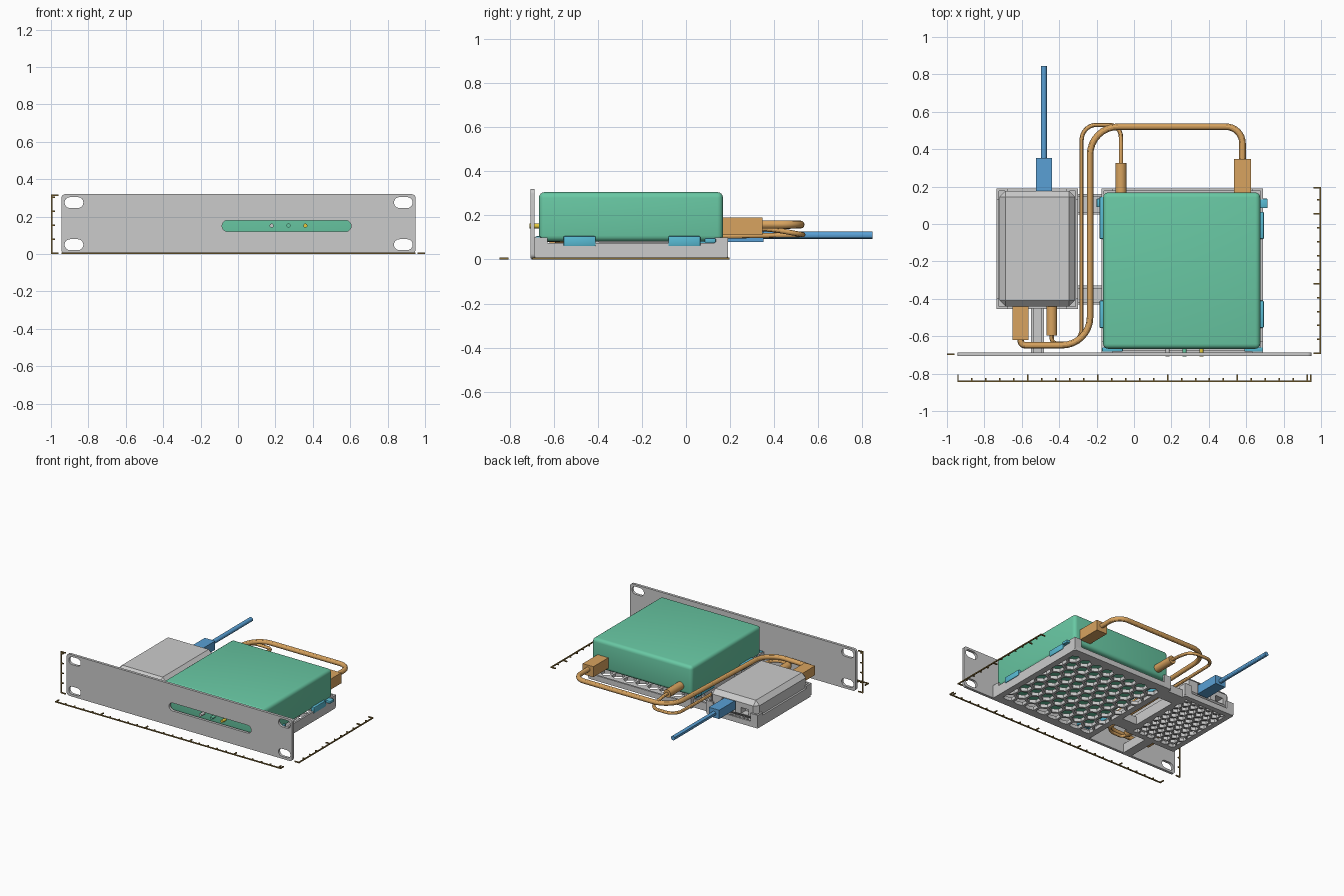
import bpy, math
from mathutils import Vector

if "Cube" in bpy.data.objects:
    bpy.data.objects.remove(bpy.data.objects["Cube"])


def mat(name, r, g, b):
    m = bpy.data.materials.new(name)
    m.diffuse_color = (r, g, b, 1)
    m.use_nodes = True
    m.node_tree.nodes["Principled BSDF"].inputs["Base Color"].default_value = m.diffuse_color
    return m


GREEN = mat("green", .14, .58, .37)
ORANGE = mat("orange", .69, .37, .115)
BLUE = mat("blue", .1, .35, .66)
CYAN = mat("cyan", .1, .5, .66)
BROWN = mat("brown", .25, .16, .04)
WHITE = mat("white", .8, .8, .8)
YELLOW = mat("yellow", .8, .6, .05)


def apply_mods(o):
    bpy.context.view_layer.objects.active = o
    for m in list(o.modifiers):
        bpy.ops.object.modifier_apply(modifier=m.name)


def box(name, x0, x1, y0, y1, z0, z1, m=None, bevel=0, seg=3):
    bpy.ops.mesh.primitive_cube_add(size=1, location=((x0+x1)/2, (y0+y1)/2, (z0+z1)/2))
    o = bpy.context.object
    o.name = name
    o.scale = (x1-x0, y1-y0, z1-z0)
    bpy.ops.object.transform_apply(location=False, rotation=False, scale=True)
    if m:
        o.data.materials.append(m)
    if bevel:
        b = o.modifiers.new("bevel", 'BEVEL')
        b.width, b.segments = bevel, seg
        apply_mods(o)
        bpy.ops.object.shade_smooth_by_angle()
    return o


def rod(name, x, y0, y1, z, r, m):
    bpy.ops.mesh.primitive_cylinder_add(vertices=24, radius=r, depth=y1-y0,
                                        location=(x, (y0+y1)/2, z), rotation=(math.pi/2, 0, 0))
    o = bpy.context.object
    o.name = name
    o.data.materials.append(m)
    bpy.ops.object.shade_smooth_by_angle()


def curve_object(name, splines, cyclic, dims):
    c = bpy.data.curves.new(name, 'CURVE')
    c.dimensions = dims
    for pts in splines:
        s = c.splines.new('POLY')
        s.points.add(len(pts)-1)
        for p, q in zip(s.points, pts):
            p.co = (q[0], q[1], q[2] if len(q) > 2 else 0, 1)
        s.use_cyclic_u = cyclic
    o = bpy.data.objects.new(name, c)
    bpy.context.collection.objects.link(o)
    return o


def to_mesh(o):
    bpy.ops.object.select_all(action='DESELECT')
    o.select_set(True)
    bpy.context.view_layer.objects.active = o
    bpy.ops.object.convert(target='MESH')
    bpy.ops.object.shade_smooth_by_angle()


def plate(name, loops, thick, loc, upright=False):
    o = curve_object(name, loops, True, '2D')
    o.data.fill_mode = 'BOTH'
    o.data.extrude = thick/2
    o.location = loc
    if upright:
        o.rotation_euler.x = math.pi/2
    to_mesh(o)


def rounded(x0, x1, y0, y1, r, n=6):
    pts = []
    for i, (cx, cy) in enumerate([(x1-r, y1-r), (x0+r, y1-r), (x0+r, y0+r), (x1-r, y0+r)]):
        for k in range(n+1):
            a = math.pi/2*(i+k/n)
            pts.append((cx+r*math.cos(a), cy+r*math.sin(a)))
    return pts


def cable(name, pts, r, rad, m):
    v = [Vector(p) for p in pts]
    path = [v[0]]
    for a, b, c in zip(v, v[1:], v[2:]):
        d = min(rad, (a-b).length*.49, (c-b).length*.49)
        p, q = b+(a-b).normalized()*d, b+(c-b).normalized()*d
        w = .828/1.5 * d   # cubic arc handles
        h1, h2 = p+(b-p).normalized()*w, q+(b-q).normalized()*w
        for k in range(9):
            t = k/8
            path.append(p*(1-t)**3+h1*3*t*(1-t)**2+h2*3*t*t*(1-t)+q*t**3)
    path.append(v[-1])
    o = curve_object(name, [path], False, '3D')
    o.data.bevel_depth = r
    o.data.bevel_resolution = 4
    o.data.use_fill_caps = True
    o.data.materials.append(m)
    to_mesh(o)


# front panel with rack slots and indicator window
loops = [rounded(-.945, .95, .003, .32, .022), rounded(-.085, .605, .12, .18, .0299)]
for cx in (-.877, .884):
    for cz in (.05, .275):
        loops.append(rounded(cx-.05, cx+.05, cz-.029, cz+.029, .0285))
plate("front_panel", loops, .02, (0, -.696, 0), True)


# honeycomb trays with low walls and corner posts
def tray(name, x0, x1, y0, y1, margin, pitch, wall, post):
    hx0, hx1, hy0, hy1 = x0+margin, x1-margin, y0+margin, y1-margin
    loops, row = [rounded(x0, x1, y0, y1, .012)], 0
    R, dy = pitch*.47, pitch*.866
    for row in range(int((hy1-hy0)/dy)+2):
        cy = hy0+R*.7+row*dy
        for col in range(int((hx1-hx0)/pitch)+2):
            cx = hx0+pitch*(.4+col-.5*(row % 2))
            h = [(min(max(cx+R*math.sin(math.pi/3*k), hx0), hx1),
                  min(max(cy+R*math.cos(math.pi/3*k), hy0), hy1)) for k in range(6)]
            h = [p for i, p in enumerate(h) if math.dist(p, h[i-1]) > 1e-5]
            if len(h) < 3:
                continue
            w = max(p[0] for p in h)-min(p[0] for p in h)
            t = max(p[1] for p in h)-min(p[1] for p in h)
            if min(w, t) > pitch*.25:
                loops.append(h)
    plate(name+"_floor", loops, .026, (0, 0, .013))
    for i, (a, b) in enumerate([(x0, x0+.014), (x1-.014, x1)]):
        box(f"{name}_side_wall_{i}", a, b, y0+.01, y1-.01, .01, wall)
        for j, (c, d) in enumerate([(y0, y0+.014), (y1-.014, y1)]):
            box(f"{name}_post_side_{i}{j}", a, b, y0 if j == 0 else y1-.06,
                y0+.06 if j == 0 else y1, .01, post)
            box(f"{name}_post_end_{i}{j}", x0 if i == 0 else x1-.06,
                x0+.06 if i == 0 else x1, c, d, .01, post)
    for j, (c, d) in enumerate([(y0, y0+.014), (y1-.014, y1)]):
        box(f"{name}_end_lip_{j}", x0+.01, x1-.01, c, d, .01, .04)


tray("large_tray", -.175, .69, -.688, .19, .045, .1, .075, .1)
tray("small_tray", -.735, -.3, -.455, .19, .04, .064, .08, .1)

# struts joining the trays and the panel
for i, (a, b) in enumerate([(.05, .16), (-.43, -.33)]):
    box(f"tray_link_{i}", -.305, -.17, a, b, 0, .026)
    for j, y in enumerate((a, b-.014)):
        box(f"tray_link_rib_{i}{j}", -.305, -.17, y, y+.014, .02, .06)
box("panel_strut", -.55, -.48, -.69, -.45, 0, .026)
for i, x in enumerate((-.55, -.494)):
    box(f"panel_strut_rib_{i}", x, x+.014, -.69, -.45, .02, .07)

# large green unit and its indicators
box("green_unit", -.165, .675, -.667, .168, .082, .305, GREEN, .026, 4)
for name, x, m in (("left", .18, WHITE), ("middle", .27, GREEN), ("right", .36, YELLOW)):
    rod(f"indicator_{name}", x, -.709, -.66, .152, .011, m)

# retaining pads
for i, (a, b) in enumerate([(-.555, -.41), (-.08, .065)]):
    box(f"right_pad_{i}", .668, .694, a, b, .06, .105, CYAN, .004, 2)
    box(f"left_pad_{i}", -.184, -.158, a, b+.08*i, .06, .105, CYAN, .004, 2)
for i, (a, b) in enumerate([(-.17, -.06), (.59, .688)]):
    box(f"front_pad_{i}", a, b, -.682, -.66, .06, .105, CYAN, .004, 2)
box("right_latch", .67, .715, .085, .135, .076, .096, CYAN, .004, 2)
box("left_latch", -.2, -.16, .09, .135, .076, .096, CYAN, .004, 2)

# small grey unit with two rear sockets
unit = box("grey_unit", -.72, -.315, -.44, .176, .035, .185, None, .032, 1)
for i, (a, b, c, d) in enumerate([(-.54, -.425, .065, .15), (-.65, -.585, .07, .115)]):
    cut = box(f"socket_cutter_{i}", a, b, .12, .2, c, d)
    cut.hide_render = True
    m = unit.modifiers.new("socket", 'BOOLEAN')
    m.operation, m.object = 'DIFFERENCE', cut
    apply_mods(unit)
    bpy.data.objects.remove(cut)

# blue cable
box("blue_plug", -.525, -.438, .13, .352, .078, .145, BLUE)
cable("blue_cable", [(-.482, .34, .11), (-.482, .845, .11)], .0165, .1, BLUE)

# thick and thin orange cables with their plugs
box("thick_plug_rear", .535, .625, .16, .347, .11, .19, ORANGE)
box("thick_plug_front", -.65, -.563, -.62, -.43, .075, .145, ORANGE)
cable("thick_cable", [(.58, .34, .158), (.58, .52, .158), (-.235, .52, .158), (-.235, -.648, .12),
                      (-.605, -.648, .11), (-.605, -.6, .11)], .0175, .15, ORANGE)
rod("thin_plug_rear", -.07, .16, .327, .14, .03, ORANGE)
rod("thin_plug_front", -.44, -.595, -.43, .1, .029, ORANGE)
cable("thin_cable", [(-.07, .32, .14), (-.07, .4, .135), (-.07, .53, .112), (-.28, .53, .112),
                     (-.28, -.64, .09), (-.44, -.64, .09), (-.44, -.58, .1)], .0115, .08, ORANGE)


# measuring rulers: origin, length, direction axis, tick axis and sign
def ruler(name, origin, length, axis, tick_axis, sign):
    def bar(n, start, span, ax):
        lo, hi = list(origin), list(origin)
        lo[axis] += start
        hi[axis] += start
        hi[ax] += span
        e = [sorted((lo[k], hi[k])) for k in range(3)]
        box(n, *[v for a, b in e for v in (a-.004, b+.004)], BROWN)
    bar(name+"_line", 0, length, axis)
    for k in range(int(length/.0747)+1):
        bar(f"{name}_tick_{k}", k*.0747, sign*(.032 if k % 5 == 0 else .014), tick_axis)
    bar(name+"_end_tick", length, sign*.032, tick_axis)


ruler("width_ruler", (-.941, -.841, .004), 1.887, 0, 1, 1)
ruler("depth_ruler", (.996, -.692, .004), .885, 1, 0, -1)
ruler("height_ruler", (-.996, -.697, .004), .31, 2, 0, 1)
